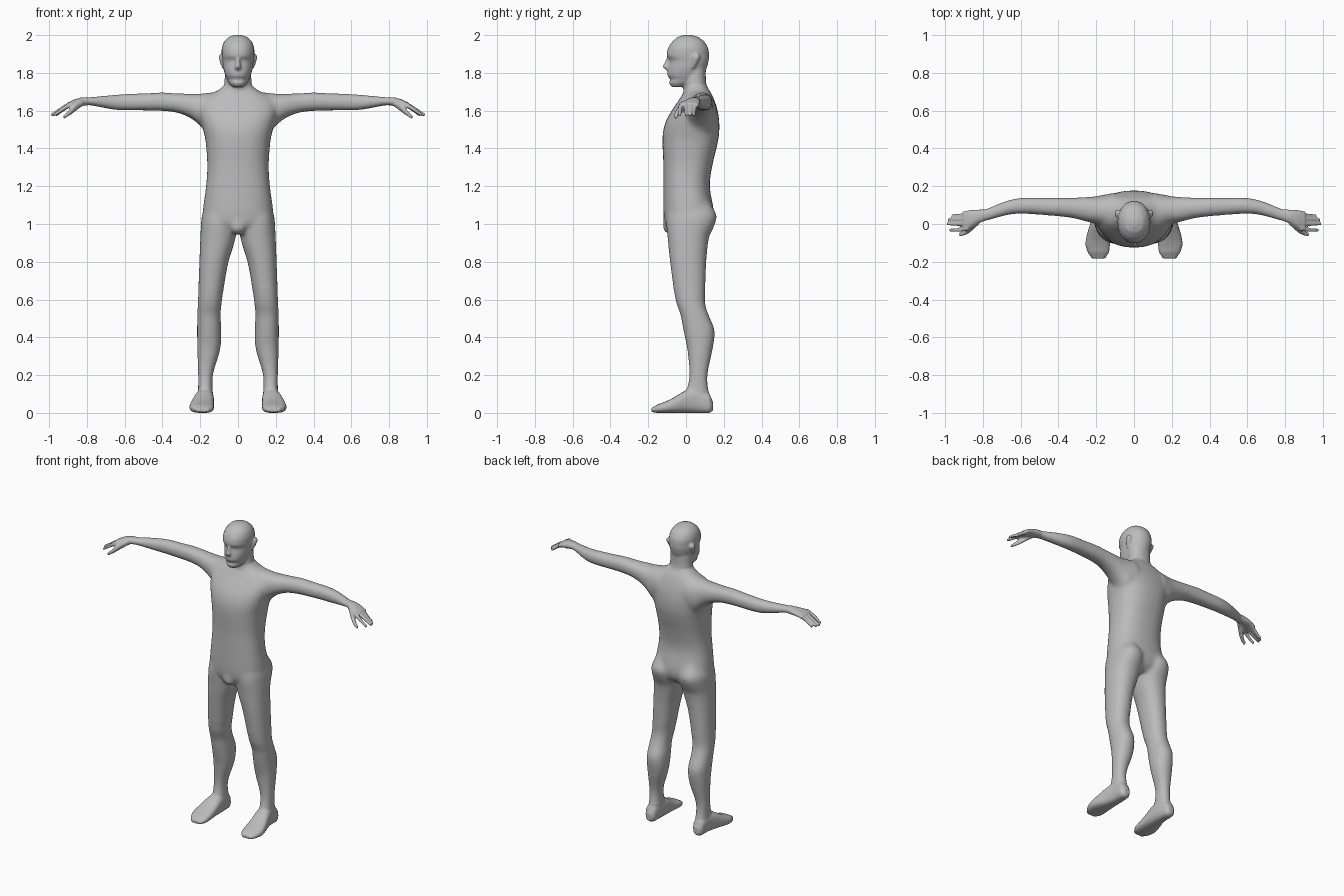
import bpy, bmesh, math

grey = bpy.data.materials.new("plain grey")
grey.diffuse_color = (0.5, 0.5, 0.5, 1)
bm = bmesh.new()
SIDES = 28


def spline(rows, steps=4):
    """Smoothly interpolate between the section rows."""
    out = []
    for i in range(len(rows) - 1):
        a, b = rows[max(i - 1, 0)], rows[i]
        c, d = rows[i + 1], rows[min(i + 2, len(rows) - 1)]
        for k in range(steps):
            t = k / steps
            row = [q + 0.5 * t * (r - p + t * (2*p - 5*q + 4*r - s + t * (3*(q - r) + s - p)))
                   for p, q, r, s in zip(a, b, c, d)]
            row[0] = b[0] + t * (c[0] - b[0])
            out.append(row)
    return out + [rows[-1]]


def loft(axis, rows, power=2.2, mirror=False):
    """Rows: position on axis, then min/max of the two other axes (in x, y, z order)."""
    for sx in ((1, -1) if mirror else (1,)):
        rings = []
        for t, u0, u1, v0, v1 in spline(rows):
            ring = []
            for i in range(SIDES):
                a = 2 * math.pi * i / SIDES
                c, s = math.cos(a), math.sin(a)
                u = (u0 + u1) / 2 + (u1 - u0) / 2 * math.copysign(abs(c) ** (2 / power), c)
                v = (v0 + v1) / 2 + (v1 - v0) / 2 * math.copysign(abs(s) ** (2 / power), s)
                x, y, z = {"x": (t, u, v), "y": (u, t, v), "z": (u, v, t)}[axis]
                ring.append(bm.verts.new((sx * x, y, z)))
            rings.append(ring)
        for r, q in zip(rings, rings[1:]):
            for i in range(SIDES):
                j = (i + 1) % SIDES
                bm.faces.new((r[i], r[j], q[j], q[i]))
        bm.faces.new(rings[0])
        bm.faces.new(rings[-1])


def column(rows, power=2.2):
    """Centred upright part: z, half width, front, back."""
    loft("z", [(z, -h, h, a, b) for z, h, a, b in rows], power)


# Torso
column([(0.965, .10, -.085, .10), (1.0, .18, -.112, .135), (1.06, .187, -.12, .148),
        (1.2, .17, -.12, .126), (1.31, .163, -.12, .14), (1.44, .172, -.125, .17),
        (1.5, .185, -.12, .177), (1.56, .2, -.1, .175), (1.62, .21, -.063, .163),
        (1.67, .18, -.03, .145), (1.70, .12, -.012, .13), (1.73, .08, -.005, .11)], 2.4)
# Groin
column([(.945, .025, -.095, -.04), (.965, .045, -.12, 0), (1.0, .05, -.122, 0), (1.05, .04, -.115, 0)])
# Neck
column([(1.62, .085, -.03, .15), (1.68, .08, -.015, .135), (1.74, .073, -.012, .108), (1.82, .068, -.01, .105)])
# Head
column([(1.725, .03, -.075, -.01), (1.745, .048, -.09, .04), (1.765, .058, -.084, .07),
        (1.785, .067, -.098, .09), (1.82, .077, -.096, .108), (1.865, .083, -.088, .12),
        (1.89, .086, -.102, .122), (1.93, .086, -.096, .118), (1.965, .074, -.074, .098),
        (1.99, .05, -.045, .066), (2.001, .02, -.015, .03)], 2.1)
# Nose
column([(1.815, .017, -.106, -.05), (1.83, .018, -.123, -.05), (1.845, .014, -.118, -.05), (1.89, .009, -.1, -.05)])
# Ears
loft("z", [(1.825, .07, .085, .03, .045), (1.85, .07, .094, .03, .06),
           (1.885, .07, .102, .035, .075), (1.9, .07, .095, .045, .07)], mirror=True)
# Legs
loft("z", [(1.12, .04, .16, -.08, .125), (1.05, .012, .19, -.1, .162), (1.0, .008, .196, -.105, .154),
           (.93, .012, .2, -.098, .122), (.8, .05, .205, -.085, .108), (.65, .076, .21, -.066, .103),
           (.58, .086, .213, -.052, .102), (.52, .092, .216, -.03, .12), (.44, .088, .217, -.015, .152),
           (.34, .093, .216, .006, .142), (.2, .132, .212, .017, .115), (.1, .133, .212, 0, .122),
           (.04, .135, .212, 0, .13)], mirror=True)
# Feet
loft("y", [(.143, .155, .195, .012, .06), (.125, .14, .212, 0, .1), (.06, .13, .218, 0, .13),
           (0, .127, .232, 0, .12), (-.06, .127, .25, 0, .085), (-.11, .127, .257, 0, .06),
           (-.15, .132, .245, 0, .045), (-.182, .15, .225, .004, .028)], 2.6, True)
# Arms down to the palms
loft("x", [(.1, -.03, .165, 1.48, 1.70), (.16, -.015, .155, 1.475, 1.695), (.2, 0, .147, 1.52, 1.69),
           (.25, .012, .143, 1.56, 1.69), (.32, .03, .14, 1.588, 1.692), (.4, .04, .14, 1.598, 1.697),
           (.5, .048, .14, 1.6, 1.692), (.58, .053, .14, 1.6, 1.69), (.65, .05, .13, 1.603, 1.685),
           (.72, .033, .107, 1.615, 1.679), (.79, .013, .08, 1.628, 1.672), (.83, .002, .076, 1.624, 1.67),
           (.87, -.025, .074, 1.62, 1.658), (.905, -.034, .068, 1.613, 1.643)], mirror=True)
# Fingers
for y, spread, tip in ((.056, -.012, .965), (.03, -.006, .985), (.003, -.002, .99), (-.024, -.008, .975)):
    mid = (tip + .88) / 2
    y2 = y + spread
    loft("x", [(.88, y - .012, y + .012, 1.62, 1.65),
               (mid, y2 - .010, y2 + .010, 1.596, 1.622),
               (tip, y2 - .008, y2 + .008, 1.568, 1.588)], mirror=True)
# Thumbs
loft("x", [(.82, -.005, .04, 1.625, 1.66), (.865, -.042, .0, 1.594, 1.635),
           (.895, -.06, -.03, 1.572, 1.602), (.925, -.066, -.045, 1.556, 1.576)], mirror=True)

# Fuse the overlapping parts into one skin
bmesh.ops.recalc_face_normals(bm, faces=bm.faces)
mesh = bpy.data.meshes.new("parts")
bm.to_mesh(mesh)
parts = bpy.data.objects.new("body_parts", mesh)
bpy.context.collection.objects.link(parts)
fuse = parts.modifiers.new("fuse", "REMESH")
fuse.mode = "VOXEL"
fuse.voxel_size = 0.0065
skin = bpy.data.meshes.new_from_object(parts.evaluated_get(bpy.context.evaluated_depsgraph_get()))
bpy.data.objects.remove(parts)

# Blend the joints strongly, hands and head lightly
bm.clear()
bm.from_mesh(skin)
broad = [v for v in bm.verts if abs(v.co.x) < .8 and .12 < v.co.z < 1.72]
for verts, times in ((bm.verts[:], 2), (broad, 22)):
    for _ in range(times):
        bmesh.ops.smooth_vert(bm, verts=verts, factor=0.5, use_axis_x=True, use_axis_y=True, use_axis_z=True)
for f in bm.faces:
    f.smooth = True
bm.to_mesh(skin)
bm.free()
skin.materials.clear()
skin.materials.append(grey)
body = bpy.data.objects.new("body", skin)
bpy.context.collection.objects.link(body)
